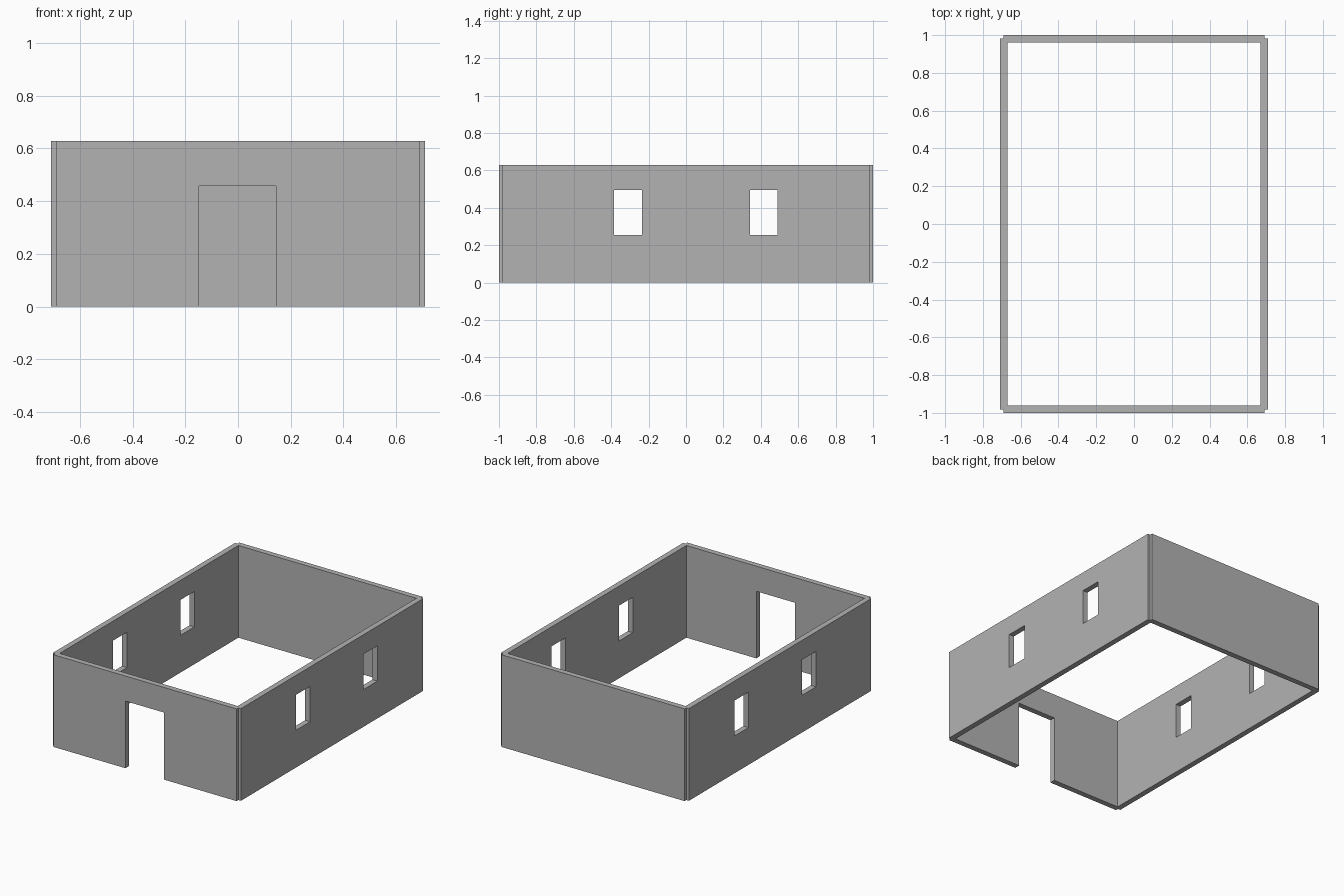
import bpy

if "Cube" in bpy.data.objects:
    bpy.data.objects.remove(bpy.data.objects["Cube"])

H = 0.628          # wall height
T = 0.038          # wall thickness

grey = bpy.data.materials.new("plain grey")
grey.diffuse_color = (0.45, 0.45, 0.45, 1)
grey.use_nodes = True
grey.node_tree.nodes["Principled BSDF"].inputs["Base Color"].default_value = grey.diffuse_color


def box(name, x0, x1, y0, y1, z0, z1):
    bpy.ops.mesh.primitive_cube_add(
        size=1, location=((x0 + x1) / 2, (y0 + y1) / 2, (z0 + z1) / 2))
    ob = bpy.context.object
    ob.name = name
    ob.scale = (x1 - x0, y1 - y0, z1 - z0)
    bpy.ops.object.transform_apply(location=True, rotation=False, scale=True)
    return ob


def boolean(target, tool, operation):
    bpy.context.view_layer.objects.active = target
    mod = target.modifiers.new(operation.lower(), 'BOOLEAN')
    mod.operation, mod.solver, mod.object = operation, 'EXACT', tool
    bpy.ops.object.modifier_apply(modifier=mod.name)
    bpy.data.objects.remove(tool)


# Four walls, slightly stepped where they meet at the corners
walls = box("house_walls", -0.69, 0.69, -1, -1 + T, 0, H)
for part in (box("back_wall", -0.69, 0.69, 1 - T, 1, 0, H),
             box("left_wall", -0.709, -0.709 + T, -0.981, 0.981, 0, H),
             box("right_wall", 0.709 - T, 0.709, -0.981, 0.981, 0, H)):
    boolean(walls, part, 'UNION')

# Doorway in the front wall
boolean(walls, box("door_cutter", -0.148, 0.144, -1.1, -0.9, -0.1, 0.457), 'DIFFERENCE')

# Two windows cut straight through both side walls
for y0, y1 in ((-0.386, -0.236), (0.341, 0.488)):
    boolean(walls, box("window_cutter", -1, 1, y0, y1, 0.254, 0.495), 'DIFFERENCE')

walls.data.materials.clear()
walls.data.materials.append(grey)
for p in walls.data.polygons:
    p.material_index = 0
    p.use_smooth = False
